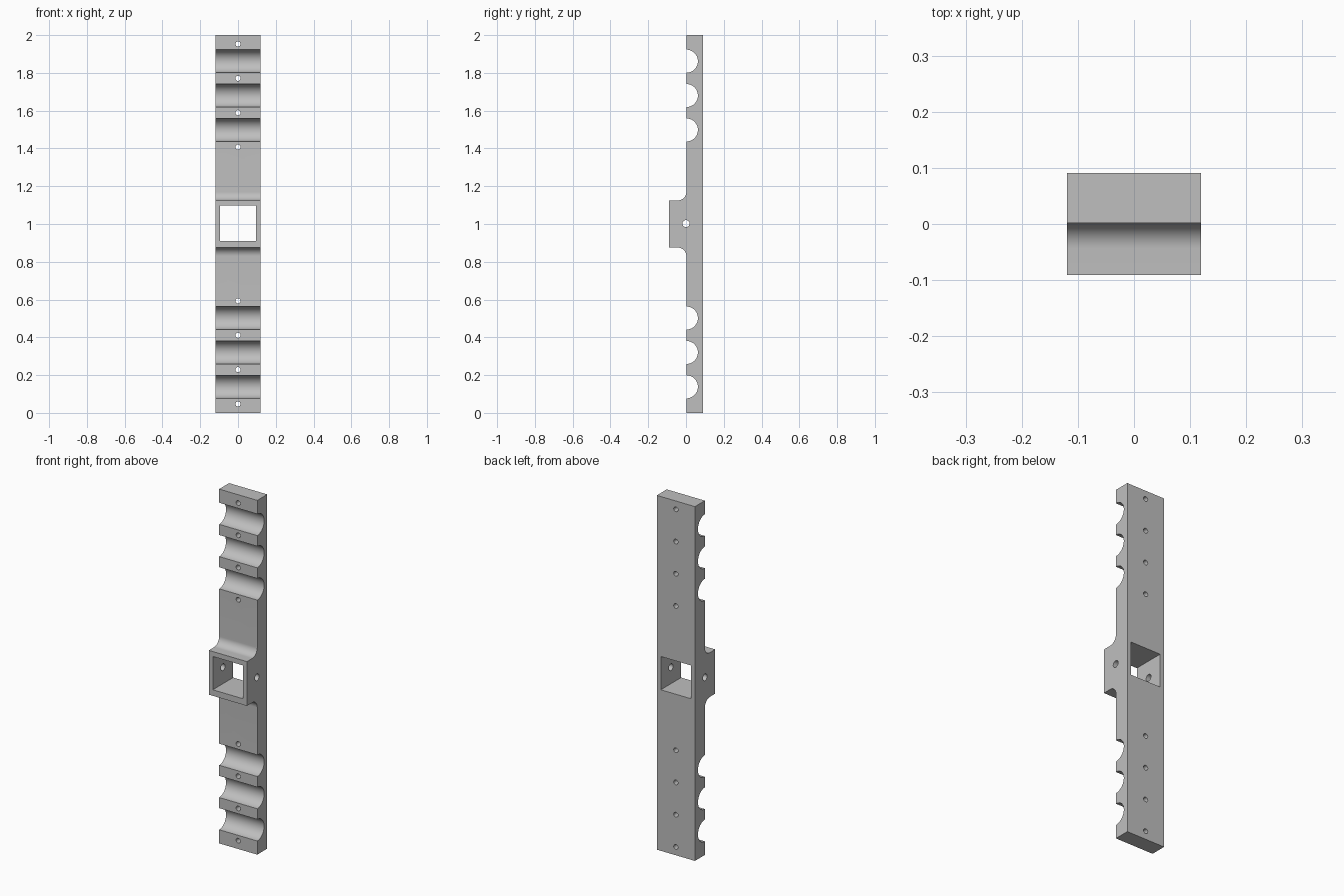
import bpy, bmesh, math
from mathutils import Matrix

cube = bpy.data.objects.get("Cube")
if cube:
    bpy.data.objects.remove(cube, do_unlink=True)

HALF_W = 0.119            # half width of the bar
FRONT, BACK = 0.002, 0.0905
NOSE = -0.0905            # front of the central boss
BOSS, FILLET = 0.125, 0.045
CHANNEL_R = 0.061
PITCH = 0.182
channels = [0.138 + PITCH * i for i in range(3)]
holes = [0.047 + PITCH * i for i in range(4)]

grey = bpy.data.materials.new("plain_grey")
grey.use_nodes = True
colour = (0.52, 0.52, 0.52, 1)
grey.diffuse_color = colour
grey.node_tree.nodes["Principled BSDF"].inputs["Base Color"].default_value = colour


def make_object(name, bm):
    bmesh.ops.recalc_face_normals(bm, faces=bm.faces)
    mesh = bpy.data.meshes.new(name)
    bm.to_mesh(mesh)
    bm.free()
    mesh.materials.append(grey)
    obj = bpy.data.objects.new(name, mesh)
    bpy.context.collection.objects.link(obj)
    return obj


def arc(cy, cz, r, start, end, steps):
    angles = [math.radians(start + (end - start) * i / steps) for i in range(steps + 1)]
    return [(cy + r * math.cos(a), cz + r * math.sin(a)) for a in angles]


# Side profile: lower half from the foot up to the boss, then its mirror
lower = [(BACK, 0), (FRONT, 0)]
for z in channels:
    lower += arc(FRONT, z, CHANNEL_R, -90, 90, 32)
lower += arc(FRONT - FILLET, 1 - BOSS - FILLET, FILLET, 0, 90, 16)
lower.append((NOSE, 1 - BOSS))
profile = lower + [(y, 2 - z) for y, z in reversed(lower)]

bm = bmesh.new()
face = bm.faces.new([bm.verts.new((-HALF_W, y, z)) for y, z in profile])
extruded = bmesh.ops.extrude_face_region(bm, geom=[face])["geom"]
bmesh.ops.translate(bm, vec=(2 * HALF_W, 0, 0),
                    verts=[v for v in extruded if isinstance(v, bmesh.types.BMVert)])
rack = make_object("pipe_rack_bar", bm)


# Cutters: square window, screw holes through the front, cross pin hole
def drill(bm, radius, place, axis):
    bmesh.ops.create_cone(bm, cap_ends=True, segments=24, radius1=radius, radius2=radius, depth=1,
                          matrix=Matrix.Translation(place) @ Matrix.Rotation(math.pi / 2, 4, axis))


def window_cutter(bm):
    bmesh.ops.create_cube(bm, size=1, matrix=Matrix.Translation((0, 0, 1.003))
                          @ Matrix.Diagonal((0.188, 1, 0.188, 1)))


def screw_cutter(bm):
    for z in holes:
        drill(bm, 0.0135, (0, 0, z), 'X')
        drill(bm, 0.0135, (0, 0, 2 - z), 'X')


def pin_cutter(bm):
    drill(bm, 0.019, (0, 0, 1.002), 'Y')


bpy.context.view_layer.objects.active = rack
for name, build in (("window", window_cutter), ("screw_holes", screw_cutter), ("pin_hole", pin_cutter)):
    bm = bmesh.new()
    build(bm)
    cutter = make_object(name + "_cutter", bm)
    cutter.hide_render = True
    cut = rack.modifiers.new(name, 'BOOLEAN')
    cut.operation, cut.solver, cut.object = 'DIFFERENCE', 'EXACT', cutter
    bpy.ops.object.modifier_apply(modifier=cut.name)
    bpy.data.objects.remove(cutter, do_unlink=True)

# Smooth the rounded surfaces, keep the edges sharp
bpy.ops.object.select_all(action='DESELECT')
rack.select_set(True)
bpy.ops.object.shade_smooth_by_angle(angle=math.radians(30))
